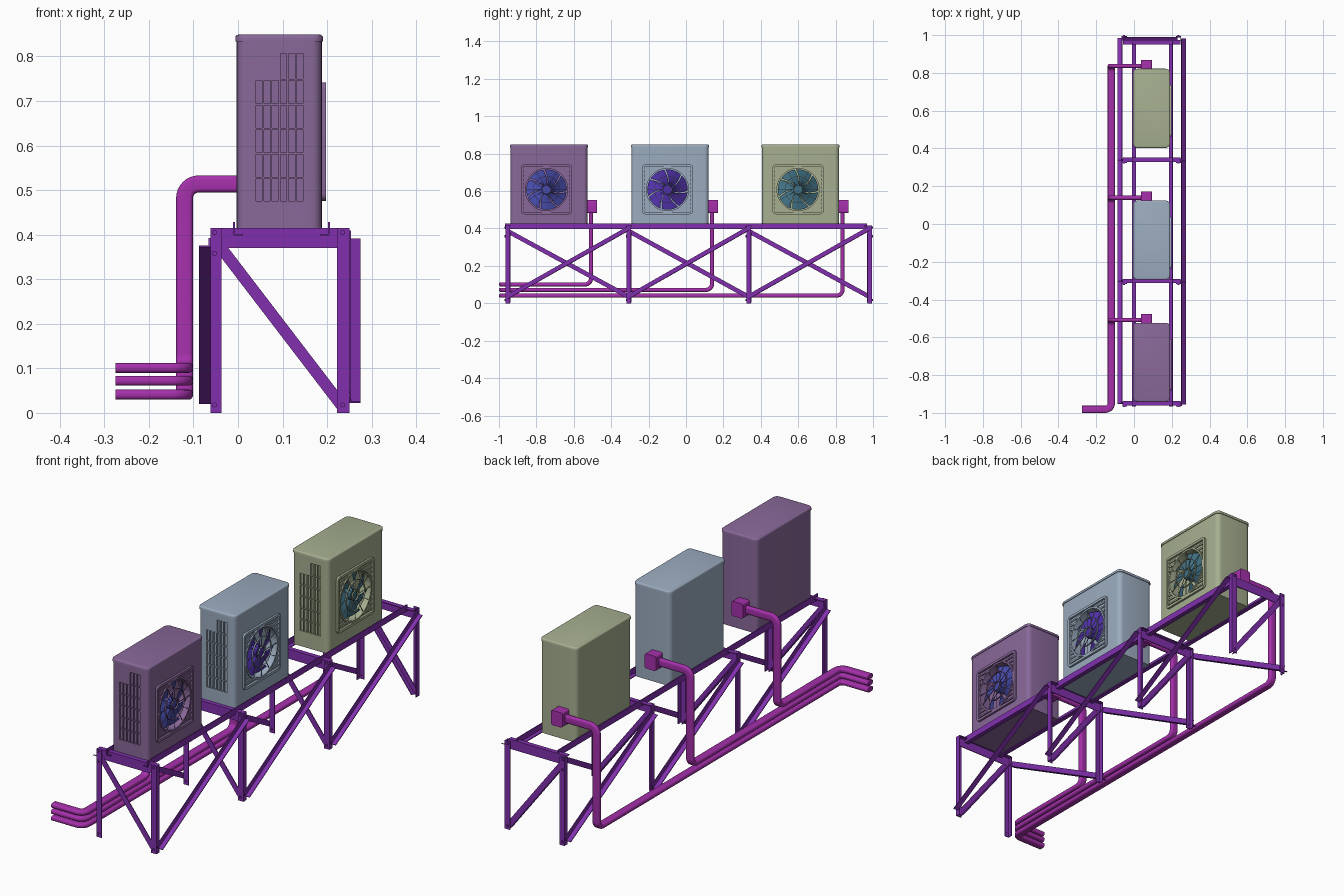
import bpy, bmesh
from math import sin, cos, pi, sqrt
from mathutils import Vector, Matrix

if "Cube" in bpy.data.objects:
    bpy.data.objects.remove(bpy.data.objects["Cube"])


def mat(name, rgb):
    m = bpy.data.materials.new(name)
    m.diffuse_color = (*rgb, 1)
    m.use_nodes = True
    m.node_tree.nodes["Principled BSDF"].inputs["Base Color"].default_value = m.diffuse_color
    return m


FRAME = mat("frame_purple", (0.22, 0.03, 0.42))
PIPE = mat("pipe_magenta", (0.38, 0.03, 0.41))


def finish(name, bm, m, smooth=True):
    bmesh.ops.recalc_face_normals(bm, faces=bm.faces)
    me = bpy.data.meshes.new(name)
    bm.to_mesh(me)
    bm.free()
    ob = bpy.data.objects.new(name, me)
    bpy.context.collection.objects.link(ob)
    if m:
        me.materials.append(m)
    if smooth:
        shade(ob)
    return ob


def shade(ob):
    bpy.ops.object.select_all(action='DESELECT')
    ob.select_set(True)
    bpy.context.view_layer.objects.active = ob
    bpy.ops.object.shade_smooth_by_angle(angle=0.6)


def add_box(bm, lo, hi):
    lo, hi = Vector(lo), Vector(hi)
    M = Matrix.Translation((lo + hi) / 2) @ Matrix.Diagonal((*(hi - lo), 1))
    return bmesh.ops.create_cube(bm, size=1, matrix=M)["verts"]


def add_cyl(bm, c, r, depth, axis, seg=12):
    rot = Vector((0, 0, 1)).rotation_difference(Vector(axis)).to_matrix().to_4x4()
    bmesh.ops.create_cone(bm, cap_ends=True, segments=seg, radius1=r, radius2=r, depth=depth,
                          matrix=Matrix.Translation(c) @ rot)


def rounded_box(name, lo, hi, axis, r, m, top=0):
    """Box with the edges along one axis rounded, and optionally its top rim."""
    bm = bmesh.new()
    add_box(bm, lo, hi)
    es = [e for e in bm.edges if abs((e.verts[0].co - e.verts[1].co).normalized()[axis]) > 0.9]
    bmesh.ops.bevel(bm, geom=es, offset=r, segments=5, profile=0.5, affect='EDGES')
    if top:
        es = [e for e in bm.edges if all(v.co.z > hi[2] - 1e-5 for v in e.verts)]
        bmesh.ops.bevel(bm, geom=es, offset=top, segments=3, profile=0.5, affect='EDGES')
    return finish(name, bm, m)


def cut(ob, bm):
    cutter = finish("cutter", bm, None, False)
    mod = ob.modifiers.new("cut", 'BOOLEAN')
    mod.operation, mod.solver, mod.object = 'DIFFERENCE', 'EXACT', cutter
    bpy.context.view_layer.objects.active = ob
    bpy.ops.object.modifier_apply(modifier=mod.name)
    bpy.data.objects.remove(cutter)
    shade(ob)


def angle_bar(name, p, q, a, b, wa, wb, t=0.004):
    """Angle-iron from p to q, flanges wa along a and wb along b."""
    p, q = Vector(p), Vector(q)
    d = (q - p).normalized()
    a = Vector(a)
    a = (a - d * a.dot(d)).normalized()
    b = Vector(b)
    b = (b - d * b.dot(d)).normalized()
    prof = [(0, 0), (wa, 0), (wa, t), (t, t), (t, wb), (0, wb)]
    bm = bmesh.new()
    ends = [[bm.verts.new(e + a * u + b * v) for u, v in prof] for e in (p, q)]
    for i in range(6):
        j = (i + 1) % 6
        bm.faces.new((ends[0][i], ends[0][j], ends[1][j], ends[1][i]))
    for e in ends:
        bm.faces.new(e)
    return finish(name, bm, FRAME, False)


def duct(name, pts, wide, w, t, r):
    """Flat rounded duct swept along a path with rounded corners."""
    pts = [Vector(p) for p in pts]
    path = [pts[0]]
    for k in range(1, len(pts) - 1):
        u = (pts[k - 1] - pts[k]).normalized()
        v = (pts[k + 1] - pts[k]).normalized()
        c = pts[k] + (u + v) * r
        path += [c - v * r * cos(s * pi / 16) - u * r * sin(s * pi / 16) for s in range(9)]
    path.append(pts[-1])
    sec = []
    cr = t * 0.42
    for k, (sx, sy) in enumerate(((1, 1), (-1, 1), (-1, -1), (1, -1))):
        for s in range(5):
            g = k * pi / 2 + s * pi / 8
            sec.append((sx * (w / 2 - cr) + cr * cos(g), sy * (t / 2 - cr) + cr * sin(g)))
    bm = bmesh.new()
    rings, n, last = [], Vector(wide), None
    for i, p in enumerate(path):
        d = (path[min(i + 1, len(path) - 1)] - path[max(i - 1, 0)]).normalized()
        if last:
            n = last.rotation_difference(d) @ n
        last, b = d, d.cross(n)
        rings.append([bm.verts.new(p + n * x + b * y) for x, y in sec])
    for A, B in zip(rings, rings[1:]):
        for i in range(len(sec)):
            j = (i + 1) % len(sec)
            bm.faces.new((A[i], A[j], B[j], B[i]))
    bm.faces.new(rings[0])
    bm.faces.new(rings[-1])
    return finish(name, bm, PIPE)


def fan_unit(tag, y0, body_rgb, fan_rgb, run_z):
    M, F = mat(tag + "_case", body_rgb), mat(tag + "_blades", fan_rgb)
    y1, yc, zc, R, X = y0 + 0.413, y0 + 0.193, 0.608, 0.115, 0.188
    # casing with fan well and side louvre slots
    case = rounded_box(tag + "_casing", (-0.003, y0, 0.403), (X, y1, 0.836), 2, 0.022, M)
    bm = bmesh.new()
    add_cyl(bm, (X, yc, zc), R, 0.1, (1, 0, 0), 48)
    cut(case, bm)
    bm = bmesh.new()
    rows = [0.474, 0.528, 0.582, 0.638, 0.692, 0.748, 0.809]
    for c in range(6):
        for k in range(5 if c < 3 else 6):
            x = 0.038 + c * 0.0183
            add_box(bm, (x + 0.002, y0 - 0.01, rows[k] + 0.002), (x + 0.0163, y0 + 0.008, rows[k + 1] - 0.002))
    cut(case, bm)
    rounded_box(tag + "_lid", (-0.006, y0 - 0.003, 0.834), (X + 0.003, y1 + 0.003, 0.849), 2, 0.024, M, 0.007)
    # square grille frame
    fr = rounded_box(tag + "_grille_frame", (X - 0.002, yc - 0.136, 0.476), (X + 0.01, yc + 0.136, 0.742), 0, 0.016, M)
    bm = bmesh.new()
    add_box(bm, (X - 0.02, yc - 0.124, 0.488), (X + 0.03, yc + 0.124, 0.73))
    cut(fr, bm)
    # corner slats, guard rings and spokes
    bm = bmesh.new()
    for k in range(-5, 6):
        dz = k * 0.0215
        ch = sqrt(max(0, (R + 0.003) ** 2 - dz * dz))
        for s in (-1, 1):
            lo, hi = sorted((yc + s * ch, yc + s * 0.126))
            add_box(bm, (X - 0.001, lo, zc + dz - 0.004), (X + 0.005, hi, zc + dz + 0.004))
    for k in range(12):
        vs = add_box(bm, (X + 0.003, 0.02, -0.001), (X + 0.006, R, 0.001))
        bmesh.ops.rotate(bm, verts=vs, cent=(0, 0, 0), matrix=Matrix.Rotation(k * pi / 6, 3, 'X'))
        bmesh.ops.translate(bm, verts=vs, vec=(0, yc, zc))
    for r, h in ((R + 0.002, 0.004), (0.07, 0.0012), (0.023, 0.0015)):
        sec = [(X + 0.001, -h), (X + 0.008, -h), (X + 0.008, h), (X + 0.001, h)]
        ring = [[bm.verts.new((x, yc + (r + o) * cos(g * pi / 24), zc + (r + o) * sin(g * pi / 24)))
                 for x, o in sec] for g in range(48)]
        for g in range(48):
            A, B = ring[g], ring[(g + 1) % 48]
            for i in range(4):
                bm.faces.new((A[i], A[(i + 1) % 4], B[(i + 1) % 4], B[i]))
    finish(tag + "_fan_guard", bm, M)
    # fan: hub and pitched blades
    bm = bmesh.new()
    add_cyl(bm, (X - 0.022, yc, zc), 0.026, 0.036, (1, 0, 0), 24)
    for k in range(7):
        grid = []
        for i in range(5):
            r = 0.022 + i * 0.0215
            row = []
            for j in range(5):
                g = k * 2 * pi / 7 + i * 0.09 + (j / 4 - 0.5) * 0.82
                row.append(bm.verts.new((X - 0.022 + (j / 4 - 0.5) * 0.026, yc + r * cos(g), zc + r * sin(g))))
            grid.append(row)
        for i in range(4):
            for j in range(4):
                bm.faces.new((grid[i][j], grid[i + 1][j], grid[i + 1][j + 1], grid[i][j + 1]))
    finish(tag + "_fan", bm, F)
    # side connector box and its duct
    rounded_box(tag + "_connector", (0.037, y1 - 0.003, 0.482), (0.096, y1 + 0.05, 0.552), 1, 0.008, PIPE)
    yp = y1 + 0.018
    duct(tag + "_duct", [(0.05, yp, 0.514), (-0.12, yp, 0.514), (-0.12, yp, run_z),
                         (-0.12, -0.981, run_z), (-0.275, -0.981, run_z)], (0, 0, 1), 0.038, 0.022, 0.032)


fan_unit("near_unit", -0.939, (0.25, 0.14, 0.32), (0.06, 0.07, 0.4), 0.101)
fan_unit("middle_unit", -0.292, (0.33, 0.41, 0.52), (0.08, 0.03, 0.4), 0.072)
fan_unit("far_unit", 0.406, (0.38, 0.43, 0.28), (0.05, 0.16, 0.23), 0.041)

# four trestles, the last one mirrored
posts = [-0.965, -0.317, 0.324, 0.995]
for i, y in enumerate(posts):
    s = -1 if i == 3 else 1
    n = "trestle_%d_" % (i + 1)
    Y = (0, s, 0)
    angle_bar(n + "left_leg", (-0.062, y, 0), (-0.062, y, 0.415), (1, 0, 0), Y, 0.025, 0.024)
    angle_bar(n + "right_leg", (0.25, y, 0), (0.25, y, 0.415), (-1, 0, 0), Y, 0.028, 0.024)
    yb = y + s * (0.022 if i == 3 else 0.005)
    angle_bar(n + "cross_beam", (-0.058, yb, 0.415), (0.246, yb, 0.415), (0, 0, -1), Y, 0.045, 0.022)
    yd = y + s * 0.004
    angle_bar(n + "diagonal", (-0.058, yd, 0.375), (0.226, yd, 0.004), (1, 0, 0.77), Y, 0.026, 0.022)
    bm = bmesh.new()
    for x, z in ((-0.053, 0.405), (-0.053, 0.358), (-0.053, 0.018), (0.235, 0.405), (0.235, 0.018)):
        add_cyl(bm, (x, y, z), 0.006, 0.01, (0, 1, 0), 6)
    finish(n + "bolts", bm, FRAME, False)

# side braces: rising to the rear on the right, to the front on the left
for i in range(3):
    a, b = posts[i] + 0.012, posts[i + 1] + (-0.012 if i == 2 else 0.012)
    angle_bar("right_brace_%d" % (i + 1), (0.25, a, 0.022), (0.25, b, 0.388), (0, 0, 1), (1, 0, 0), 0.024, 0.025)
    angle_bar("left_brace_%d" % (i + 1), (-0.062, a, 0.372), (-0.062, b, 0.02), (0, 0, 1), (-1, 0, 0), 0.024, 0.026)

# rails carrying the units
for n, x, s in (("left_rail", -0.011, 1), ("right_rail", 0.206, -1)):
    angle_bar(n, (x, -0.967, 0.398), (x, 0.967, 0.398), (s, 0, 0), (0, 0, 1), 0.022, 0.03)
